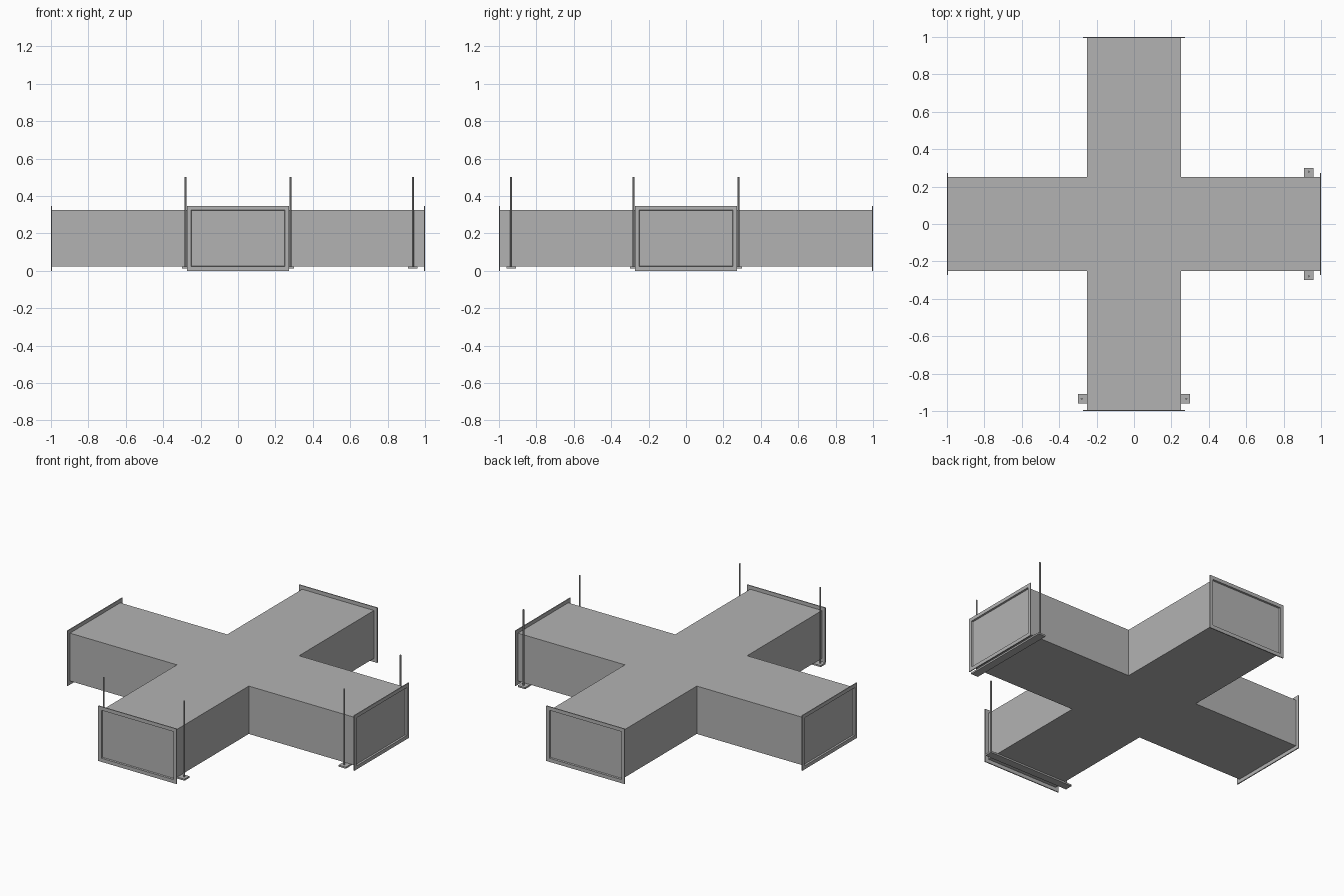
import bpy, bmesh
from math import pi
from mathutils import Matrix

if "Cube" in bpy.data.objects:
    bpy.data.objects.remove(bpy.data.objects["Cube"])

Z0, Z1 = 0.023, 0.324      # duct bottom and top
HW, LIP = 0.25, 0.0225     # duct half width, flange lip
DEPTH = 0.006              # flange thickness
RECESS = 0.011             # how far the end caps sit inside the flange

grey = bpy.data.materials.new("dark_grey")
grey.diffuse_color = (0.45, 0.45, 0.45, 1)
grey.use_nodes = True
grey.node_tree.nodes["Principled BSDF"].inputs["Base Color"].default_value = grey.diffuse_color


def finish(name, bm, turn=0.0):
    bmesh.ops.recalc_face_normals(bm, faces=bm.faces)
    bm.transform(Matrix.Rotation(turn, 4, 'Z'))
    me = bpy.data.meshes.new(name)
    bm.to_mesh(me)
    bm.free()
    me.materials.append(grey)
    ob = bpy.data.objects.new(name, me)
    bpy.context.collection.objects.link(ob)
    return ob


def box(bm, x0, x1, y0, y1, z0, z1):
    m = Matrix.Translation(((x0 + x1) / 2, (y0 + y1) / 2, (z0 + z1) / 2))
    m = m @ Matrix.Diagonal((x1 - x0, y1 - y0, z1 - z0, 1))
    bmesh.ops.create_cube(bm, size=1, matrix=m)


# Cross-shaped duct: plan outline extruded upward
bm = bmesh.new()
E = 1 - DEPTH
quarter = [(HW, -E), (HW, -HW), (E, -HW)]
outline = []
for k in range(4):
    for x, y in quarter:
        for _ in range(k):
            x, y = -y, x
        outline.append((x, y))
face = bm.faces.new([bm.verts.new((x, y, Z0)) for x, y in outline])
ext = bmesh.ops.extrude_face_region(bm, geom=[face])
bmesh.ops.translate(bm, vec=(0, 0, Z1 - Z0),
                    verts=[v for v in ext['geom'] if isinstance(v, bmesh.types.BMVert)])
# Thin wall rim and recessed cap at each open end
bm.normal_update()
ends = [f for f in bm.faces if abs(f.normal.z) < 0.1
        and max(abs(c) for c in f.calc_center_median()) > 0.9]
bmesh.ops.inset_individual(bm, faces=ends, thickness=0.002)
for f in ends:
    bmesh.ops.translate(bm, vec=-f.normal * (RECESS - DEPTH), verts=f.verts)
finish("cross_duct", bm)

# Rectangular flange ring on each of the four ends
for k, side in enumerate(("front", "right", "back", "left")):
    bm = bmesh.new()
    rings = []
    for y in (-1, -E):
        for w, a, b in ((HW + LIP, 0, Z1 + LIP), (HW, Z0, Z1)):
            rings.append([bm.verts.new(p) for p in
                          ((-w, y, a), (w, y, a), (w, y, b), (-w, y, b))])
    fo, fi, bo, bi = rings
    for p, q in ((fo, fi), (fi, bi), (bi, bo), (bo, fo)):
        for i in range(4):
            j = (i + 1) % 4
            bm.faces.new((p[i], p[j], q[j], q[i]))
    finish(side + "_flange", bm, k * pi / 2)

# Trapeze hangers under the front and right arms: bar plus two rods
for k, side in enumerate(("front", "right")):
    bm = bmesh.new()
    box(bm, -0.3, 0.3, -0.96, -0.91, 0.013, Z0)
    finish(side + "_hanger_bar", bm, k * pi / 2)
    for s, end in ((-1, "a"), (1, "b")):
        bm = bmesh.new()
        bmesh.ops.create_cone(bm, cap_ends=True, segments=12, radius1=0.005,
                              radius2=0.005, depth=0.485,
                              matrix=Matrix.Translation((s * 0.28, -0.935, 0.2575)))
        rod = finish(f"{side}_hanger_rod_{end}", bm, k * pi / 2)
        for p in rod.data.polygons:
            p.use_smooth = len(p.vertices) == 4
